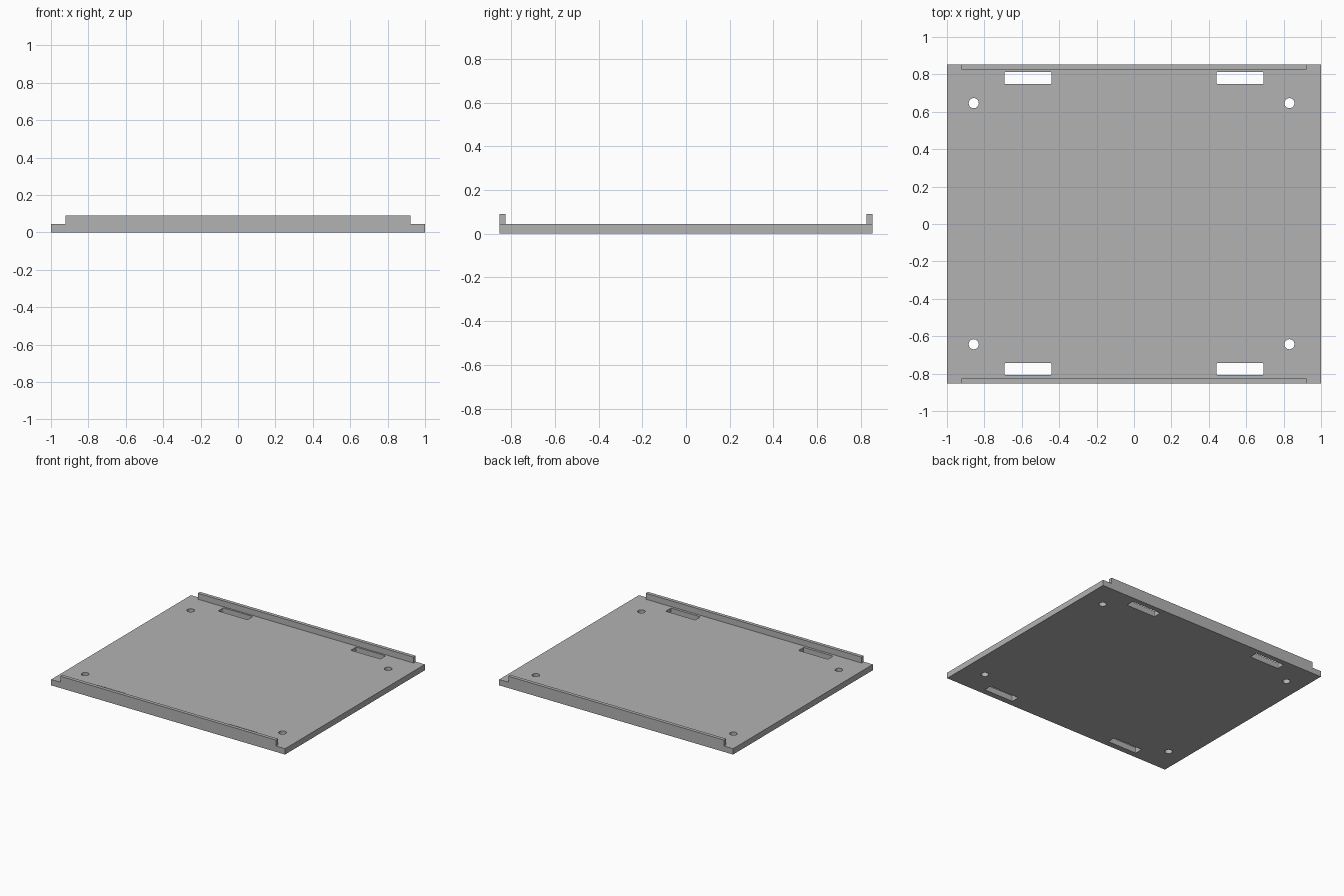
import bpy
import bmesh
from math import sin, cos, pi

cube = bpy.data.objects.get("Cube")
if cube:
    bpy.data.objects.remove(cube, do_unlink=True)

HALF_X, HALF_Y = 1.0, 0.853
PLATE_H, LIP_H = 0.045, 0.091
LIP_X, LIP_T = 0.922, 0.027

grey = bpy.data.materials.new("plain grey")
grey.use_nodes = True
COLOUR = (0.45, 0.45, 0.45, 1)
grey.diffuse_color = COLOUR
grey.node_tree.nodes["Principled BSDF"].inputs["Base Color"].default_value = COLOUR


def rounded_rect(cx, cy, hx, hy, r=0.0, steps=4):
    """Corner points of a rectangle, with arcs when r is set."""
    if r == 0:
        return [(cx + sx * hx, cy + sy * hy)
                for sx, sy in ((1, 1), (-1, 1), (-1, -1), (1, -1))]
    points = []
    for q, (sx, sy) in enumerate(((1, 1), (-1, 1), (-1, -1), (1, -1))):
        for i in range(steps + 1):
            a = (q + i / steps) * pi / 2
            points.append((cx + sx * (hx - r) + r * cos(a),
                           cy + sy * (hy - r) + r * sin(a)))
    return points


def circle(cx, cy, r, n=32):
    return [(cx + r * cos(2 * pi * i / n), cy + r * sin(2 * pi * i / n))
            for i in range(n)]


def extrude_outlines(name, outlines, z0, z1):
    """Fill the first outline, leave the others as holes, and give it height."""
    curve = bpy.data.curves.new(name, "CURVE")
    curve.dimensions = "2D"
    curve.fill_mode = "BOTH"
    curve.extrude = (z1 - z0) / 2
    for outline in outlines:
        spline = curve.splines.new("POLY")
        spline.points.add(len(outline) - 1)
        for point, (x, y) in zip(spline.points, outline):
            point.co = (x, y, 0, 1)
        spline.use_cyclic_u = True
    temp = bpy.data.objects.new(name + " outline", curve)
    bpy.context.collection.objects.link(temp)
    graph = bpy.context.evaluated_depsgraph_get()
    mesh = bpy.data.meshes.new_from_object(temp.evaluated_get(graph))
    bpy.data.objects.remove(temp, do_unlink=True)
    bpy.data.curves.remove(curve)

    bm = bmesh.new()
    bm.from_mesh(mesh)
    bmesh.ops.remove_doubles(bm, verts=bm.verts, dist=0.0001)
    bmesh.ops.recalc_face_normals(bm, faces=bm.faces)
    bmesh.ops.translate(bm, verts=bm.verts, vec=(0, 0, (z0 + z1) / 2))
    for face in bm.faces:
        face.smooth = False
    bm.to_mesh(mesh)
    bm.free()
    mesh.name = name
    mesh.materials.clear()
    mesh.materials.append(grey)
    obj = bpy.data.objects.new(name, mesh)
    bpy.context.collection.objects.link(obj)
    return obj


# Base plate with four slots and four screw holes
outlines = [rounded_rect(0, 0, HALF_X, HALF_Y)]
for slot_y in (0.78, -0.775):
    for slot_x in (-0.567, 0.567):
        outlines.append(rounded_rect(slot_x, slot_y, 0.126, 0.032, 0.006))
for hole_y in (0.646, -0.643):
    for hole_x in (-0.857, 0.831):
        outlines.append(circle(hole_x, hole_y, 0.027))
extrude_outlines("base_plate", outlines, 0, PLATE_H)

# Raised lips along the front and back edges
for side, name in ((-1, "front_lip"), (1, "back_lip")):
    lip = rounded_rect(0, side * (HALF_Y - LIP_T / 2), LIP_X, LIP_T / 2)
    extrude_outlines(name, [lip], PLATE_H, LIP_H)
